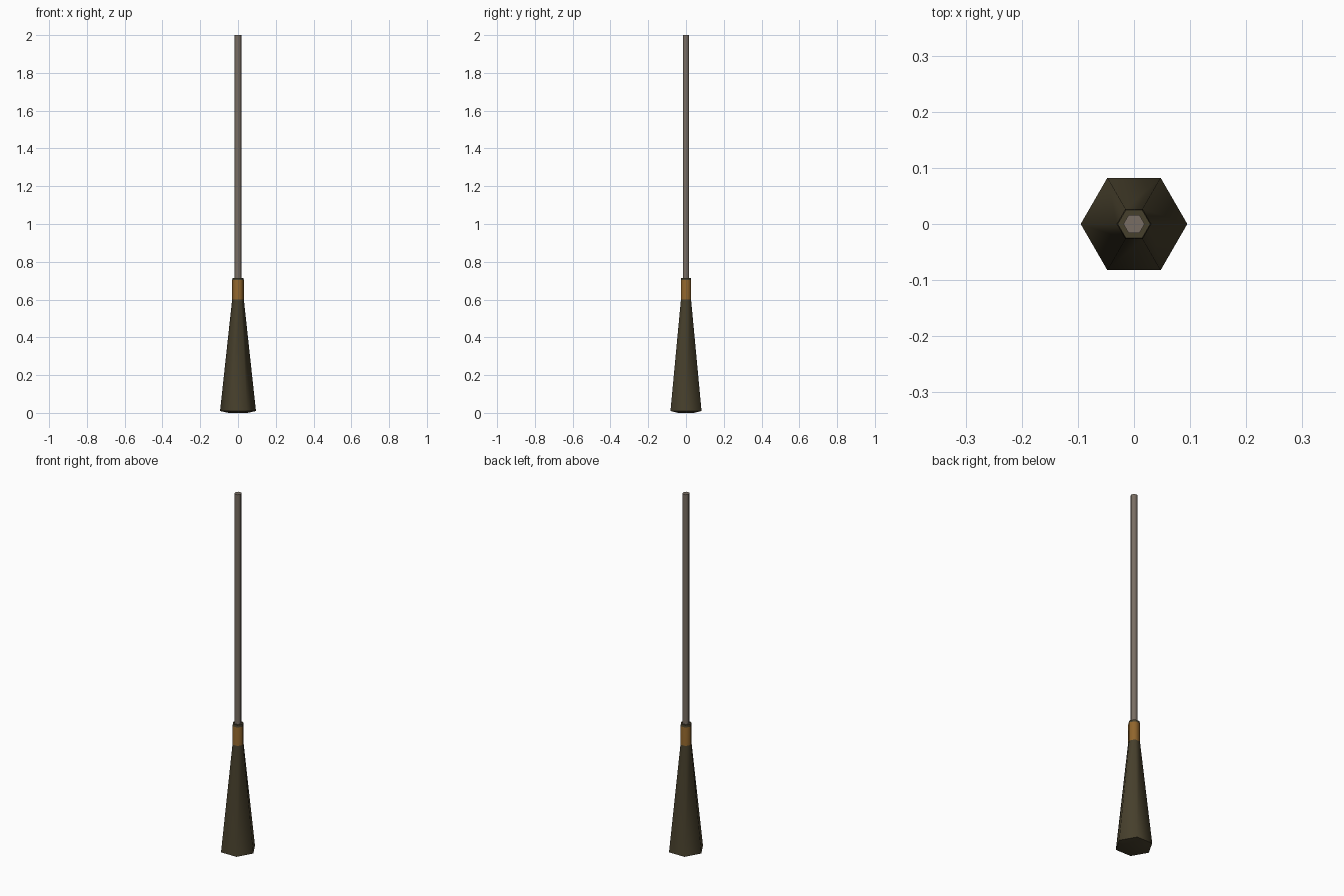
import bpy, bmesh, math

if "Cube" in bpy.data.objects:
    bpy.data.objects.remove(bpy.data.objects["Cube"])


def material(name, rgb):
    m = bpy.data.materials.new(name)
    m.diffuse_color = (*rgb, 1)
    m.use_nodes = True
    m.node_tree.nodes["Principled BSDF"].inputs["Base Color"].default_value = m.diffuse_color
    return m


wood = material("grey wood", (0.19, 0.155, 0.125))
straw = material("dark straw", (0.062, 0.05, 0.025))
binding = material("tan binding", (0.28, 0.13, 0.025))


def lathe(name, profile, mats, pick=lambda z: 0, sides=6):
    """Hexagonal part from (radius, z) rings, capped at both ends."""
    bm = bmesh.new()
    rings = [[bm.verts.new((r * math.cos(i * math.tau / sides),
                            r * math.sin(i * math.tau / sides), z))
              for i in range(sides)] for r, z in profile]
    for a, b in zip(rings, rings[1:]):
        for i in range(sides):
            j = (i + 1) % sides
            bm.faces.new((a[i], a[j], b[j], b[i]))
    bm.faces.new(rings[0][::-1])
    bm.faces.new(rings[-1])
    for f in bm.faces:
        f.material_index = pick(f.calc_center_median().z)
    me = bpy.data.meshes.new(name)
    bm.to_mesh(me)
    bm.free()
    for m in mats:
        me.materials.append(m)
    ob = bpy.data.objects.new(name, me)
    bpy.context.collection.objects.link(ob)
    bpy.ops.object.select_all(action='DESELECT')
    ob.select_set(True)
    bpy.context.view_layer.objects.active = ob
    bpy.ops.object.shade_smooth_by_angle(angle=math.radians(62))
    return ob


# long straight handle
lathe("handle", [(0.019, 0.66), (0.019, 2.0)], [wood])

# flared bristles with a slightly bulging underside, bound at the neck
lathe("bristles",
      [(0.05, 0.0), (0.095, 0.01), (0.031, 0.6), (0.031, 0.703), (0.029, 0.715)],
      [straw, binding], lambda z: 1 if 0.6 < z < 0.7 else 0)
